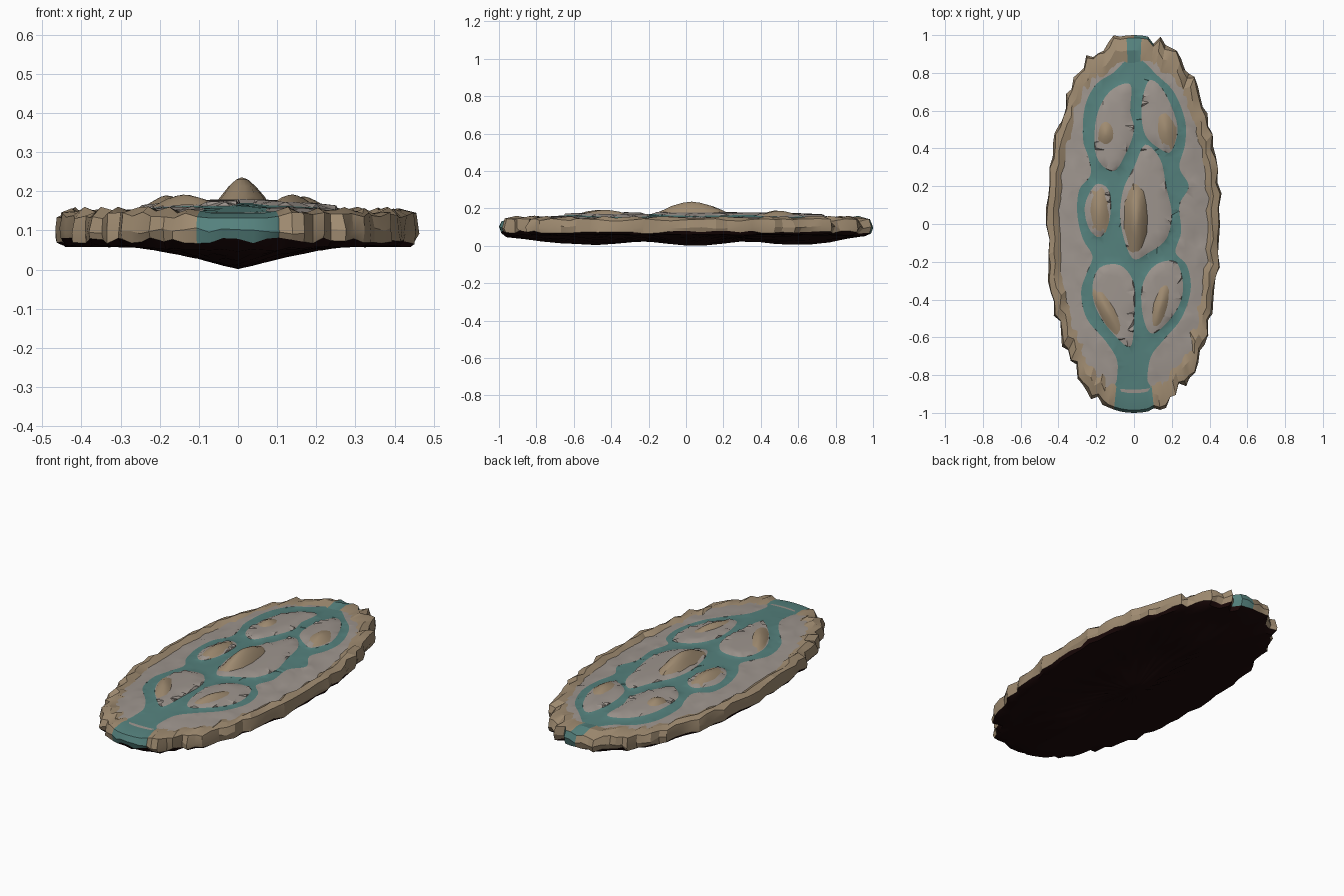
import bpy, bmesh, math, random
from mathutils import Vector
from mathutils.geometry import delaunay_2d_cdt

random.seed(7)
if "Cube" in bpy.data.objects:
    bpy.data.objects.remove(bpy.data.objects["Cube"])


def material(name, rgb):
    m = bpy.data.materials.new(name)
    m.use_nodes = True
    m.diffuse_color = (*rgb, 1)
    m.node_tree.nodes["Principled BSDF"].inputs["Base Color"].default_value = (*rgb, 1)
    return m


ROCK = material("tan rock", (0.35, 0.26, 0.165))
SAND = material("grey ground", (0.34, 0.30, 0.27))
WATER = material("teal water", (0.09, 0.22, 0.205))
DARK = material("dark underside", (0.012, 0.003, 0.003))


def finish(name, bm, mats, angle):
    mesh = bpy.data.meshes.new(name)
    bm.to_mesh(mesh)
    bm.free()
    for m in mats:
        mesh.materials.append(m)
    ob = bpy.data.objects.new(name, mesh)
    bpy.context.collection.objects.link(ob)
    bpy.ops.object.select_all(action='DESELECT')
    ob.select_set(True)
    bpy.context.view_layer.objects.active = ob
    bpy.ops.object.shade_smooth_by_angle(angle=math.radians(angle))
    return ob


def loft(rows):
    """Skin closed rows of points, merging any row that collapses to a pole."""
    bm = bmesh.new()
    grid = [[bm.verts.new(p) for p in row] for row in rows]
    n = len(rows[0])
    for a, b in zip(grid, grid[1:]):
        for i in range(n):
            j = (i + 1) % n
            bm.faces.new((a[i], a[j], b[j], b[i]))
    bmesh.ops.remove_doubles(bm, verts=bm.verts, dist=0.0001)
    bm.normal_update()
    return bm


def smooth_loop(points, steps=5):
    """Closed Catmull-Rom curve through the points."""
    n, out = len(points), []
    for i in range(n):
        a, b, c, d = (Vector(points[(i + k) % n]) for k in (-1, 0, 1, 2))
        for s in range(steps):
            t = s / steps
            out.append(b + (c - a) * (t / 2)
                       + (a * 2 - b * 5 + c * 4 - d) * (t * t / 2)
                       + (b * 3 - a - c * 3 + d) * (t ** 3 / 2))
    return out


def inside(p, loop):
    hit = False
    for a, b in zip(loop, loop[1:] + loop[:1]):
        if (a.y > p.y) != (b.y > p.y):
            if p.x < a.x + (b.x - a.x) * (p.y - a.y) / (b.y - a.y):
                hit = not hit
    return hit


def ground_z(x, y):
    return 0.13 + 0.04 * (1 - (x / 0.4) ** 2) * (1 - y ** 4)


def under_z(x, y):
    keel = max(0, 1 - abs(x) / 0.28) ** 1.3
    length = min(1, 1.4 * (1 - y ** 4)) * (0.83 + 0.17 * math.cos(math.tau * (y - 0.05) / 0.55))
    return 0.057 * (1 - keel * length)


# Ragged oval outline shared by rim, ground and underside
N = 96
outline = []
for i in range(N):
    t = math.tau * i / N
    c, s = math.cos(t), math.sin(t)
    w = 1 if abs(s) > 0.985 else 1 + random.uniform(-0.035, 0.025)
    outline.append(Vector((math.copysign(abs(c) ** 0.9 * 0.463, c),
                           math.copysign(abs(s) ** 0.9, s))) * w)


def at_mouth(p):
    return abs(p.x) < 0.105 and p.y < -0.8


# Rocky rim: lower edge, belly, shoulder, crest, inner foot
rim_rows = []
for kind, scale, z in (("edge", 0.99, 0.075), ("belly", 1, 0.1), ("shoulder", 0.985, 0.14),
                       ("crest", 0.92, 0.154), ("foot", 0.84, 0)):
    row = []
    for p in outline:
        tip = abs(p.y) > 0.96
        k = scale + (0 if tip else random.uniform(-0.014, 0.01))
        q = p * k
        h = z + random.uniform(-0.01, 0.007)
        if kind == "foot":
            h = ground_z(q.x, q.y) - 0.006
        elif at_mouth(p) and kind == "crest":
            h = ground_z(q.x, q.y) + 0.003
        elif at_mouth(p) and kind == "shoulder":
            h = 0.132
        row.append((q.x, q.y, h))
    rim_rows.append(row)
bm = loft(rim_rows)
for f in bm.faces:
    c = f.calc_center_median()
    wall = f.normal.z < 0.6
    back = c.y > 0.8 and (0 < c.x < 0.12 if wall else abs(c.x) < 0.045)
    f.material_index = 1 if at_mouth(c) or back else 0
finish("rocky_rim", bm, [ROCK, WATER], 22)

# Dark keeled underside, from the centre out to the rim's lower edge
rows = []
for k in range(11):
    row = []
    for p in outline:
        q = p * (k * 0.096)
        bump = random.uniform(0, 0.006) if k > 1 else 0
        row.append((q.x, q.y, under_z(q.x, q.y) + bump))
    rows.append(row)
finish("underside", loft(rows + [rim_rows[0]]), [DARK], 40)

# River banks and the islands between the channels
river = smooth_loop([
    (0, 0.89), (-0.05, 0.86), (-0.11, 0.8), (-0.2, 0.74), (-0.26, 0.62), (-0.27, 0.45),
    (-0.24, 0.35), (-0.23, 0.26), (-0.29, 0.18), (-0.3, 0.05), (-0.27, -0.08),
    (-0.22, -0.17), (-0.25, -0.26), (-0.28, -0.36), (-0.25, -0.5), (-0.15, -0.62),
    (-0.09, -0.72), (-0.09, -0.82), (-0.09, -0.87), (0.08, -0.87), (0.07, -0.82),
    (0.09, -0.7), (0.16, -0.61), (0.25, -0.5), (0.3, -0.35), (0.28, -0.22), (0.22, -0.15),
    (0.25, -0.04), (0.24, 0.1), (0.29, 0.2), (0.24, 0.3), (0.27, 0.42), (0.27, 0.55),
    (0.21, 0.7), (0.12, 0.79), (0.05, 0.86)])
islands = [smooth_loop(pts) for pts in (
    [(-0.02, 0.74), (-0.13, 0.7), (-0.2, 0.56), (-0.2, 0.36), (-0.11, 0.28), (-0.04, 0.38),
     (0, 0.5), (-0.02, 0.6)],
    [(0.08, 0.76), (0.16, 0.7), (0.23, 0.52), (0.2, 0.39), (0.15, 0.39), (0.06, 0.47),
     (0.04, 0.62)],
    [(-0.2, 0.21), (-0.26, 0.1), (-0.24, -0.02), (-0.18, -0.07), (-0.13, 0.02), (-0.13, 0.17)],
    [(0.06, 0.42), (0.14, 0.34), (0.17, 0.2), (0.2, 0.05), (0.17, -0.08), (0.08, -0.15),
     (-0.01, -0.18), (-0.07, 0), (-0.06, 0.17), (0, 0.3)],
    [(-0.18, -0.23), (-0.07, -0.22), (0, -0.32), (0, -0.5), (-0.02, -0.65), (-0.12, -0.57),
     (-0.2, -0.45), (-0.22, -0.33)],
    [(0.15, -0.2), (0.23, -0.21), (0.26, -0.35), (0.21, -0.48), (0.1, -0.58), (0.05, -0.5),
     (0.04, -0.35), (0.08, -0.25)])]

# Ground sheet cut along the banks, islands slightly raised
edge = [p * 0.9 for p in outline]
points, edges = [], []
for loop in [edge, river] + islands:
    start, n = len(points), len(loop)
    points += loop
    edges += [(start + i, start + (i + 1) % n) for i in range(n)]
fixed = len(points)
core = [p * 0.87 for p in outline]
for i in range(-10, 11):
    for j in range(-22, 23):
        p = Vector((i + random.uniform(-0.3, 0.3), j + random.uniform(-0.3, 0.3))) * 0.04
        if inside(p, core):
            points.append(p)
verts, _, faces, origins, _, _ = delaunay_2d_cdt(points, edges, [], 1, 0.0001)
bm = bmesh.new()
made = []
for p, origin in zip(verts, origins):
    z = ground_z(p.x, p.y)
    if origin and min(origin) >= fixed:
        if any(inside(p, isle) for isle in islands):
            z += 0.01
        elif inside(p, river):
            z -= 0.003
        else:
            z += random.uniform(-0.004, 0.004)
    made.append(bm.verts.new((p.x, p.y, z)))
for f in faces:
    face = bm.faces.new([made[i] for i in f])
    face.normal_update()
    if face.normal.z < 0:
        face.normal_flip()
    c = face.calc_center_median()
    wet = inside(c, river) and not any(inside(c, isle) for isle in islands)
    face.material_index = 1 if wet else 0
finish("ground_and_river", bm, [SAND, WATER], 35)


# Rocky hills, one on each island
def hill(name, x, y, width, length, height, tilt):
    rows = []
    for scale, rise in ((1, -0.15), (0.8, 0.2), (0.5, 0.62), (0.22, 0.9), (0, 1)):
        row = []
        for i in range(14):
            t = math.tau * i / 14
            k = scale * random.uniform(0.93, 1.05)
            u, v = math.cos(t) * width * k, math.sin(t) * length * k
            px = x + u * math.cos(tilt) - v * math.sin(tilt)
            py = y + u * math.sin(tilt) + v * math.cos(tilt)
            row.append((px, py, ground_z(px, py) + 0.006 + rise * height))
        rows.append(row)
    finish(name, loft(rows), [ROCK], 30)


hill("centre_hill", 0.01, 0.03, 0.07, 0.21, 0.06, 0)
hill("back_right_hill", -0.15, 0.48, 0.05, 0.075, 0.02, 0)
hill("back_left_hill", 0.17, 0.5, 0.055, 0.11, 0.02, 0.15)
hill("middle_right_hill", -0.185, 0.07, 0.055, 0.14, 0.022, 0)
hill("front_right_hill", -0.14, -0.46, 0.045, 0.15, 0.022, 0.5)
hill("front_left_hill", 0.14, -0.43, 0.045, 0.14, 0.022, -0.25)
